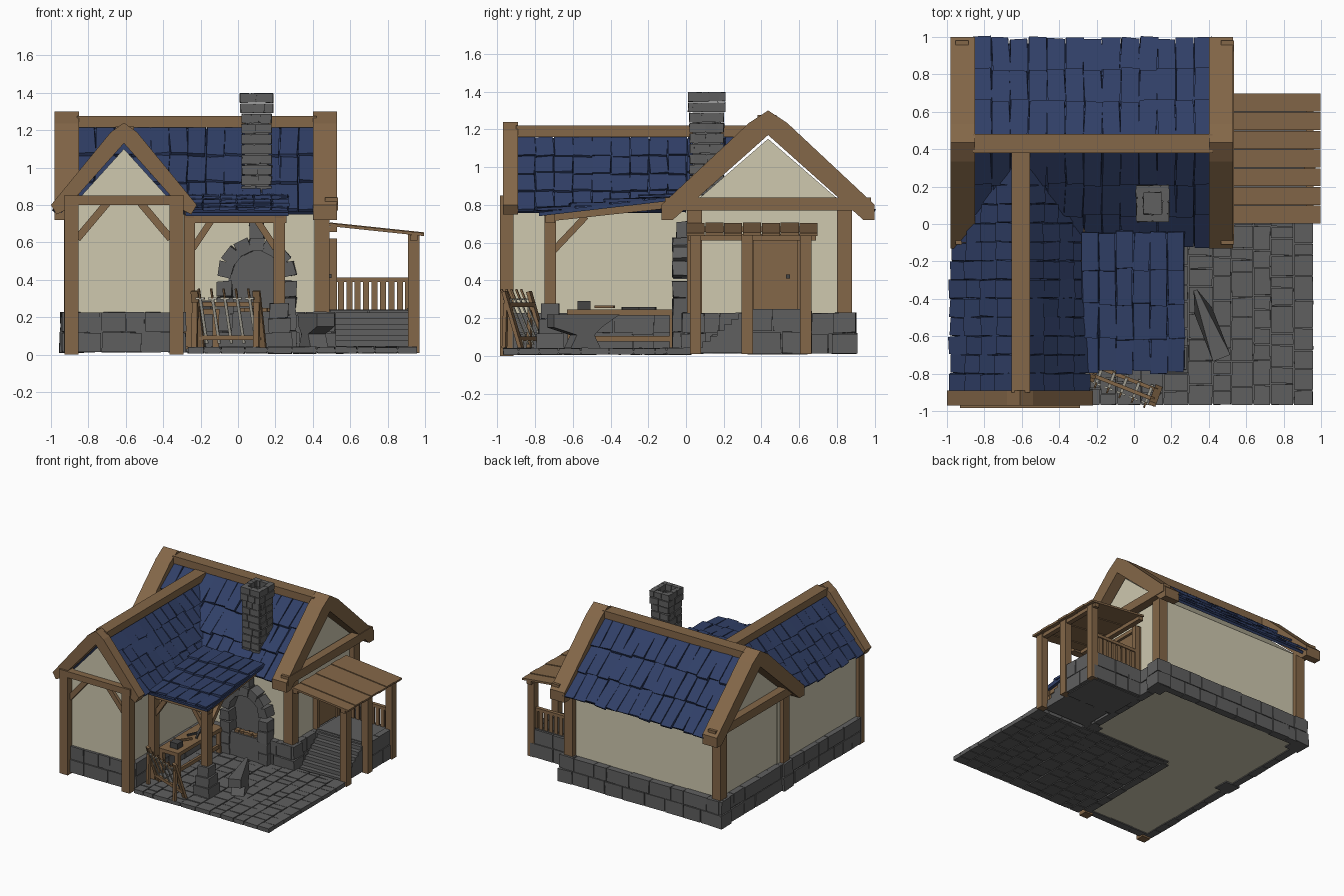
import bpy, bmesh, math, random
from mathutils import Vector, Matrix

random.seed(4)
if "Cube" in bpy.data.objects:
    bpy.data.objects.remove(bpy.data.objects["Cube"])


def material(name, r, g, b):
    m = bpy.data.materials.new(name)
    m.use_nodes = True
    m.diffuse_color = (r, g, b, 1)
    bsdf = next(n for n in m.node_tree.nodes if n.type == 'BSDF_PRINCIPLED')
    bsdf.inputs["Base Color"].default_value = (r, g, b, 1)
    return m


WOOD = material("timber brown", .23, .135, .065)
PLASTER = material("cream plaster", .62, .58, .43)
STONE = material("grey stone", .115, .115, .115)
SLATE = material("blue slate", .03, .05, .135)
STEEL = material("pale steel", .5, .48, .4)
IRON = material("dark iron", .06, .06, .06)


def finish(name, bm, mat):
    bmesh.ops.recalc_face_normals(bm, faces=bm.faces)
    mesh = bpy.data.meshes.new(name)
    bm.to_mesh(mesh)
    bm.free()
    mesh.materials.append(mat)
    ob = bpy.data.objects.new(name, mesh)
    bpy.context.collection.objects.link(ob)
    return ob


def block(bm, centre, size, rot=None, jitter=0):
    rot = rot.to_4x4() if rot else Matrix()
    m = Matrix.Translation(centre) @ rot @ Matrix.Diagonal((*size, 1))
    for v in bmesh.ops.create_cube(bm, size=1, matrix=m)["verts"]:
        v.co += Vector([random.uniform(-jitter, jitter) for _ in range(3)])


def bar(bm, a, b, w, h):
    a, b = Vector(a), Vector(b)
    d = b - a
    block(bm, (a + b) / 2, (d.length, w, h), d.to_track_quat('X', 'Z').to_matrix())


def bars(name, mat, items):
    """One object made of straight timbers (start, end, width, height)."""
    bm = bmesh.new()
    for item in items:
        bar(bm, *item)
    return finish(name, bm, mat)


def prism(name, pts, axis, a, b, mat):
    bm = bmesh.new()
    place = (lambda p, t: (t, *p)) if axis == 'x' else (lambda p, t: (p[0], t, p[1]))
    lo, hi = ([bm.verts.new(place(p, t)) for p in pts] for t in (a, b))
    bm.faces.new(lo)
    bm.faces.new(hi)
    for i in range(len(pts)):
        j = (i + 1) % len(pts)
        bm.faces.new((lo[i], lo[j], hi[j], hi[i]))
    return finish(name, bm, mat)


def gable(mid, half):
    """Mirror half a profile (offset, height) about its middle."""
    return [(mid + d, z) for d, z in half] + [(mid - d, z) for d, z in reversed(half) if d]


def stones(bm, a, b, z0, z1, rows, thick, length):
    """Courses of uneven blocks from a to b with a plain core."""
    a, b = Vector((*a, 0)), Vector((*b, 0))
    d = b - a
    rot = d.to_track_quat('X', 'Z').to_matrix()
    block(bm, (a + b) / 2 + Vector((0, 0, (z0 + z1) / 2)), (d.length, thick * .7, z1 - z0 - .01), rot)
    h = (z1 - z0) / rows
    for r in range(rows):
        pos = 0
        while pos < d.length - .001:
            step = length * random.uniform(.6, 1.3)
            if d.length - pos - step < length * .5:
                step = d.length - pos
            c = a + d.normalized() * (pos + step / 2)
            c.z = z0 + h * (r + .5)
            block(bm, c, (step - .006, thick * random.uniform(.92, 1.1), h - .006), rot, .002)
            pos += step


def roof(name, ra, rb, ea, eb, rows, width):
    """Slab with rows of uneven slates between ridge ra-rb and eave ea-eb."""
    ra, rb, ea, eb = map(Vector, (ra, rb, ea, eb))
    n = (rb - ra).cross(ea - ra).normalized()
    n = n if n.z > 0 else -n
    bm = bmesh.new()
    top = [bm.verts.new(p) for p in (ra, rb, eb, ea)]
    low = [bm.verts.new(p - n * .02) for p in (ra, rb, eb, ea)]
    bm.faces.new(top)
    bm.faces.new(low)
    for i in range(4):
        bm.faces.new((top[i], top[i - 1], low[i - 1], low[i]))
    v = ((ea - ra).normalized() + n * .08).normalized()
    length = (ea - ra).length / rows
    for r in range(rows):
        t = (r + .5) / rows
        a, b = ra.lerp(ea, t), rb.lerp(eb, t)
        u = (b - a).normalized()
        count = round((b - a).length / width)
        rot = Matrix((u, v, u.cross(v))).transposed()
        for i in range(count):
            c = a.lerp(b, (i + .5) / count) + n * .012 + v * random.uniform(-.008, .014)
            turn = Matrix.Rotation(random.uniform(-.05, .05), 3, 'Z')
            block(bm, c, ((b - a).length / count - .004, length * 1.1, .016), rot @ turn, .004)
    finish(name, bm, SLATE)


# Plastered bodies of the main house and the front wing
prism("main_house_walls", gable(.435, [(0, 1.15), (.405, .80), (.405, .02)]), 'x', -.89, .45, PLASTER)
prism("wing_walls", gable(-.61, [(0, 1.10), (.29, .78), (.29, .02)]), 'y', -.93, .1, PLASTER)

# Slate roofs
for side, s in (("front", -1), ("back", 1)):
    y0, y1 = .435 + s * .03, .435 + s * .53
    roof("main_roof_" + side, (-.86, y0, 1.21), (.42, y0, 1.21), (-.86, y1, .765), (.42, y1, .765), 3, .1)
for side, s in (("right", -1), ("left", 1)):
    x0, x1 = -.61 + s * .02, -.61 + s * .35
    roof("wing_roof_" + side, (x0, -.9, 1.15), (x0, .36, 1.15), (x1, -.9, .77), (x1, -.05, .77), 4, .1)
roof("forge_roof", (-.28, -.05, .845), (.27, -.05, .845), (-.28, -.78, .76), (.27, -.78, .76), 4, .1)

# Barge boards and ridge beams
main_barge = gable(.435, [(0, 1.30), (.1, 1.235), (.565, .80), (.565, .72), (.505, .72), (0, 1.17)][:5])
main_barge.insert(5, (.435, 1.17))
wing_barge = gable(-.61, [(0, 1.24), (.07, 1.19), (.39, .80), (.36, .75), (.32, .77)])
wing_barge.insert(5, (-.61, 1.13))
prism("main_barge_left", main_barge, 'x', .40, .53, WOOD)
prism("main_barge_right", main_barge, 'x', -.98, -.85, WOOD)
prism("wing_barge", wing_barge, 'y', -.97, -.89, WOOD)
bars("ridge_beams", WOOD, [
    ((-.86, .43, 1.245), (.42, .43, 1.245), .10, .06),
    ((-.605, -.9, 1.19), (-.605, .38, 1.19), .10, .06)])

# Timber frame: posts, tie beams and braces
bars("house_posts", WOOD, [((x, y, .02), (x, y, .80), .08, .08)
                           for x, y in ((.45, .045), (.45, .84), (-.89, .03), (-.89, .84))])
bars("main_tie_beams", WOOD, [((x, -.11, .805), (x, .98, .805), .07, .07) for x in (.50, -.92)])
frame = [((-.93, -.95, .825), (-.29, -.95, .825), .07, .05)]
for s in (-1, 1):
    x = -.61 + s * .28
    frame.append(((x, -.95, 0), (x, -.95, .81), .07, .075))
    frame.append(((x - s * .03, -.94, .62), (x - s * .19, -.94, .81), .03, .04))
bars("wing_frame", WOOD, frame)

# Open forge frame
bars("forge_frame", WOOD, [
    ((.22, -.72, .26), (.22, -.72, .75), .06, .06),
    ((-.26, -.72, .04), (-.26, -.72, .75), .06, .06),
    ((-.28, -.72, .73), (.26, -.72, .73), .05, .05),
    ((.22, -.75, .73), (.22, .03, .815), .05, .04),
    ((-.26, -.75, .73), (-.26, .03, .815), .05, .04),
    ((.22, -.70, .56), (.22, -.53, .74), .03, .035),
    ((-.26, -.70, .56), (-.26, -.53, .74), .03, .035),
    ((-.24, -.72, .57), (-.14, -.72, .72), .03, .035),
    ((.20, -.72, .57), (.10, -.72, .72), .03, .035)])

# Stone footing with corner blocks
bm = bmesh.new()
for a, b in (((-.93, -.92), (-.31, -.92)), ((-.91, -.92), (-.91, .88)), ((-.93, .87), (.49, .87)),
             ((.47, -.01), (.47, .89)), ((-.31, .01), (.50, .01)), ((-.31, -.92), (-.31, 0))):
    stones(bm, a, b, .01, .23, 2, .06, .17)
for x, y in ((-.89, .84), (-.89, .03), (.46, .84), (.46, .04)):
    for i in range(2):
        block(bm, (x, y, .065 + i * .11), (.13 - i * .01, .13 - i * .01, .105), jitter=.004)
finish("stone_footing", bm, STONE)

# Paved yard in strips of uneven slabs
bm = bmesh.new()
block(bm, (.345, -.47, .022), (1.22, .98, .014))
x = -.27
while x < .95:
    w = min(random.uniform(.08, .14), .96 - x)
    w = .96 - x if .96 - x - w < .05 else w
    y = -.97
    while y < .02:
        d = min(random.uniform(.06, .15), .03 - y)
        block(bm, (x + w / 2, y + d / 2, .024), (w - .006, d - .006, .03 + random.uniform(0, .006)), jitter=.002)
        y += d
    x += w
finish("paved_yard", bm, STONE)

# Hollow chimney with a wider cap
bm = bmesh.new()
block(bm, (.10, .11, 1.07), (.13, .15, .44))
for i in range(10):
    z, g = .85 + i * .055, (.008 if i > 7 else 0)
    x0, x1, y0, y1 = .04 - g, .16 + g, .04 - g, .18 + g
    for a, b in (((x0 - .02, y0), (x1 + .02, y0)), ((x0 - .02, y1), (x1 + .02, y1)),
                 ((x0, y0), (x0, y1)), ((x1, y0), (x1, y1))):
        stones(bm, a, b, z, z + .055, 1, .04, .075)
finish("chimney", bm, STONE)

# Hearth: arch stones, firebox back and coals
bm = bmesh.new()
for x in (-.07, .27):
    for i in range(4):
        block(bm, (x, -.025, .08 + i * .09), (.08, .09, .085), jitter=.006)
for i in range(7):
    t = math.pi * (i + .5) / 7
    c = Vector((.10 + .17 * math.cos(t), -.025, .42 + .17 * math.sin(t)))
    block(bm, c, (.075, .09, .08), Matrix.Rotation(-t, 3, 'Y'), .005)
block(bm, (.10, -.02, .65), (.08, .06, .12), jitter=.005)
block(bm, (.10, -.025, .13), (.30, .07, .20))
finish("hearth_arch", bm, STONE)
arch = [(.10 + .15 * math.cos(math.pi * i / 8), .42 + .15 * math.sin(math.pi * i / 8)) for i in range(9)]
prism("firebox_back", [(.25, .22)] + arch + [(-.05, .22)], 'y', .022, .031, STONE)
bm = bmesh.new()
for i in range(5):
    block(bm, (.02 + i * .04, -.03, .24), (.035, .04, .02), Matrix.Rotation(i, 3, 'Z'))
finish("hearth_fuel", bm, WOOD)

# Pedestal under the forge post
bm = bmesh.new()
for i, w in enumerate((.14, .12, .10)):
    block(bm, (.22, -.72, .075 + i * .08), (w, w, .08), jitter=.005)
finish("post_pedestal", bm, STONE)

# Anvil with a tapering horn
anvil = prism("anvil", [(.20, .22), (-.19, .22), (-.19, .15), (-.06, .11), (-.10, .03), (.08, .03), (.04, .11), (.08, .15)],
              'x', -.05, .05, STONE)
for v in anvil.data.vertices:
    if v.co.y > .15:
        v.co.x *= .2
anvil.location = (.40, -.54, 0)
anvil.rotation_euler.z = .37

# Workbench with tools
bench = [((-.19, -.63, .23), (-.19, -.05, .23), .18, .03), ((-.12, -.61, .09), (-.12, -.07, .09), .02, .03)]
bench += [((x, y, .03), (x, y, .22), .035, .035) for x in (-.26, -.12) for y in (-.61, -.07)]
bars("workbench", WOOD, bench)
bars("bench_tools", IRON, [
    ((-.18, -.54, .245), (-.18, -.54, .29), .07, .07), ((-.22, -.34, .252), (-.14, -.16, .252), .015, .014),
    ((-.14, -.34, .252), (-.21, -.18, .252), .015, .014)])
bars("hammer_handle", WOOD, [((-.22, -.48, .26), (-.15, -.38, .26), .015, .015)])

# Weapon rack with leaning swords
left, right = Vector((.11, -.93, 0)), Vector((-.22, -.80, 0))
back = Vector((.03, .08, 0))
up = Vector((0, 0, 1))
rack = [(left + up * h - back * k, right + up * h - back * k, .02, .025) for h, k in ((.27, .1), (.09, -.5))]
for p in (left, right):
    rack.append((p + back * .7 + up * .04, p - back * .4 + up * .34, .04, .02))
    rack.append((p - back * .4 + up * .04, p - back * .3 + up * .28, .03, .02))
bars("weapon_rack", WOOD, rack)
blades, grips = [], []
for i in range(5):
    p = left.lerp(right, (i + .5) / 5)
    foot, head = p + back * .7 + up * .06, p - back * .5 + up * .30
    across = (left - right).normalized() * .025
    blades += [(foot, head, .016, .006), (head - across, head + across, .01, .01)]
    grips.append((head, head + (head - foot) * .22, .01, .01))
bars("sword_blades", STEEL, blades)
bars("sword_grips", WOOD, grips)

# Porch: platform, steps, posts, railing and plank roof
bm = bmesh.new()
for y in (.33, .64):
    stones(bm, (.49, y), (.95, y), .01, .24, 2, .05, .16)
stones(bm, (.93, .31), (.93, .66), .01, .25, 2, .05, .16)
block(bm, (.71, .485, .125), (.44, .32, .235))
for i in range(7):
    y = .05 + i * .038
    block(bm, (.72, (y + .33) / 2, .03 + i * .015), (.40, .33 - y, .03 + i * .03))
finish("porch_platform", bm, STONE)
porch = [((.94, y, .01), (.94, y, .645), .06, .06) for y in (.05, .325, .635)]
porch += [((.51, .63, .24), (.51, .63, .62), .04, .04), ((.94, .01, .625), (.94, .69, .625), .04, .03),
          ((.51, .01, .67), (.51, .69, .67), .04, .03)]
bars("porch_posts", WOOD, porch)
rail = [((.51, .635, .40), (.93, .635, .40), .03, .025)]
rail += [((.55 + i * .045, .635, .23), (.55 + i * .045, .635, .39), .015, .032) for i in range(9)]
bars("porch_railing", WOOD, rail)
bars("porch_roof", WOOD, [((.49, .05 + i * .1, .695 + i % 2 * .004), (.995, .05 + i * .1, .642 + i % 2 * .004), .096, .016)
                          for i in range(7)])

# Door, frame and handle
bars("door", WOOD, [((.46, .475, .24), (.46, .475, .61), .23, .03)]).data.transform(Matrix())
bars("door_frame", WOOD, [((.47, y, .23), (.47, y, .63), .03, .04) for y in (.345, .605)]
     + [((.47, .33, .63), (.47, .62, .63), .04, .03)])
bars("door_handle", IRON, [((.46, .54, .42), (.50, .54, .42), .02, .02)])
